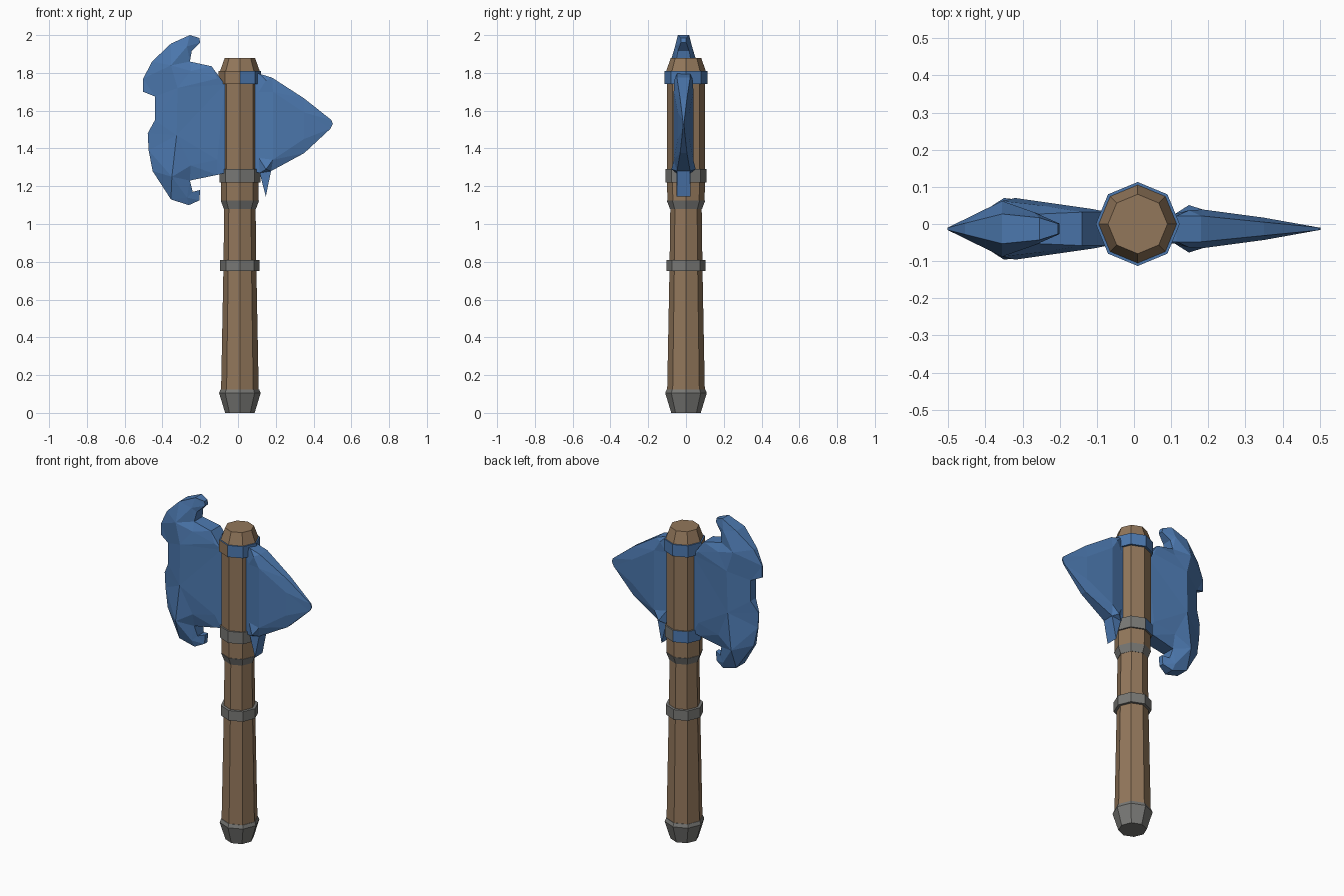
import bpy, bmesh, math
from mathutils import Vector
from mathutils.geometry import delaunay_2d_cdt

if "Cube" in bpy.data.objects:
    bpy.data.objects.remove(bpy.data.objects["Cube"])

def material(name, rgb):
    m = bpy.data.materials.new(name)
    m.diffuse_color = (*rgb, 1)
    m.use_nodes = True
    m.node_tree.nodes["Principled BSDF"].inputs["Base Color"].default_value = m.diffuse_color
    return m

WOOD = material("brown wood", (0.29, 0.185, 0.105))
IRON = material("grey iron", (0.19, 0.19, 0.18))
STEEL = material("blue steel", (0.073, 0.19, 0.43))
CX, CY = 0.01, 0.0      # handle axis
BLADE_Y = -0.013        # middle plane of the blades

def finish(name, bm, mats):
    bmesh.ops.recalc_face_normals(bm, faces=bm.faces)
    me = bpy.data.meshes.new(name)
    bm.to_mesh(me)
    bm.free()
    ob = bpy.data.objects.new(name, me)
    bpy.context.collection.objects.link(ob)
    for m in mats:
        me.materials.append(m)
    return ob

def octagon_lathe(name, profile, mats, rule=None):
    """Eight-sided turned part from (radius, z); rule(angle) picks the material."""
    bm = bmesh.new()
    rings = [[bm.verts.new((CX + r * math.cos(k * math.pi / 4),
                            CY + r * math.sin(k * math.pi / 4), z))
              for k in range(8)] for r, z in profile]
    for a, b in zip(rings, rings[1:]):
        for k in range(8):
            j = (k + 1) % 8
            f = bm.faces.new((a[k], a[j], b[j], b[k]))
            f.material_index = rule(k * 45 + 22.5) if rule else 0
    bm.faces.new(rings[0])
    bm.faces.new(rings[-1])
    return finish(name, bm, mats)

def blade(name, outline, ridges):
    """Flat-faceted blade, points are (x, z, half thickness), mirrored in y."""
    pts = outline + ridges
    n = len(outline)
    flat, _, faces, orig, _, _ = delaunay_2d_cdt(
        [Vector(p[:2]) for p in pts], [], [list(range(n))], 1, 1e-5)
    bm = bmesh.new()
    thick = [pts[o[0]][2] if o else 0.03 for o in orig]
    sides = [[bm.verts.new((v.x, BLADE_Y + s * t, v.y)) for v, t in zip(flat, thick)]
             for s in (-1, 1)]
    for side in sides:
        for f in faces:
            bm.faces.new([side[i] for i in f])
    # rim joining the two sides
    count = {}
    for f in faces:
        for a, b in zip(f, list(f[1:]) + [f[0]]):
            key = (min(a, b), max(a, b))
            count[key] = count.get(key, 0) + 1
    for (a, b), c in count.items():
        if c == 1:
            bm.faces.new((sides[0][a], sides[0][b], sides[1][b], sides[1][a]))
    return finish(name, bm, [STEEL])

# Wooden handle
octagon_lathe("handle_shaft", [(0.1, 0.1), (0.087, 0.78), (0.083, 1.09), (0.099, 1.12),
                               (0.1, 1.3), (0.1, 1.78)], [WOOD])
octagon_lathe("handle_top", [(0.1, 1.78), (0.105, 1.81), (0.08, 1.88)], [WOOD])

# Iron fittings
octagon_lathe("pommel", [(0.078, 0.0), (0.11, 0.105), (0.102, 0.125)], [IRON])
octagon_lathe("grip_band", [(0.104, 0.75), (0.104, 0.81)], [IRON])
octagon_lathe("shoulder_ring", [(0.085, 1.08), (0.102, 1.125)], [IRON])

# Bands holding the axe head, part painted by side
octagon_lathe("lower_head_band", [(0.109, 1.22), (0.109, 1.29)], [IRON, STEEL],
              lambda a: 1 if 90 < a < 180 else 0)
octagon_lathe("upper_head_band", [(0.113, 1.74), (0.113, 1.81)], [STEEL, WOOD],
              lambda a: 1 if 180 < a < 270 else 0)

# Broad horned blade
blade("horned_blade",
      [(-0.07, 1.74, .045), (-0.14, 1.835, .045), (-0.255, 1.86, .04), (-0.245, 1.915, .03),
       (-0.2, 1.96, .014), (-0.205, 1.985, .014), (-0.255, 2.0, .03), (-0.355, 1.955, .04),
       (-0.455, 1.86, .015), (-0.502, 1.77, .003), (-0.502, 1.7, .003), (-0.44, 1.675, .025),
       (-0.44, 1.55, .025), (-0.478, 1.48, .003), (-0.473, 1.39, .003), (-0.452, 1.28, .012),
       (-0.355, 1.13, .04), (-0.26, 1.1, .03), (-0.205, 1.125, .014), (-0.2, 1.18, .014),
       (-0.24, 1.17, .03), (-0.255, 1.23, .04), (-0.11, 1.26, .045), (-0.07, 1.27, .045)],
      [(-0.32, 1.72, .083), (-0.325, 1.47, .08), (-0.35, 1.25, .083),
       (-0.355, 1.84, .075), (-0.27, 1.94, .045), (-0.27, 1.14, .045),
       (-0.25, 1.81, .063), (-0.25, 1.31, .063), (-0.11, 1.77, .053), (-0.11, 1.34, .053)])

# Pointed back blade with a spur hanging from its root
blade("pointed_blade",
      [(0.07, 1.8, .035), (0.115, 1.795, .035), (0.18, 1.775, .035), (0.35, 1.665, .018),
       (0.495, 1.55, .004), (0.502, 1.53, .003), (0.49, 1.505, .004), (0.35, 1.375, .018),
       (0.175, 1.28, .035), (0.147, 1.145, .036), (0.115, 1.27, .038), (0.07, 1.28, .035)],
      [(0.148, 1.76, .05), (0.148, 1.29, .064), (0.185, 1.7, .052), (0.185, 1.34, .052),
       (0.35, 1.59, .03), (0.35, 1.45, .03), (0.11, 1.7, .04), (0.11, 1.35, .04)])
